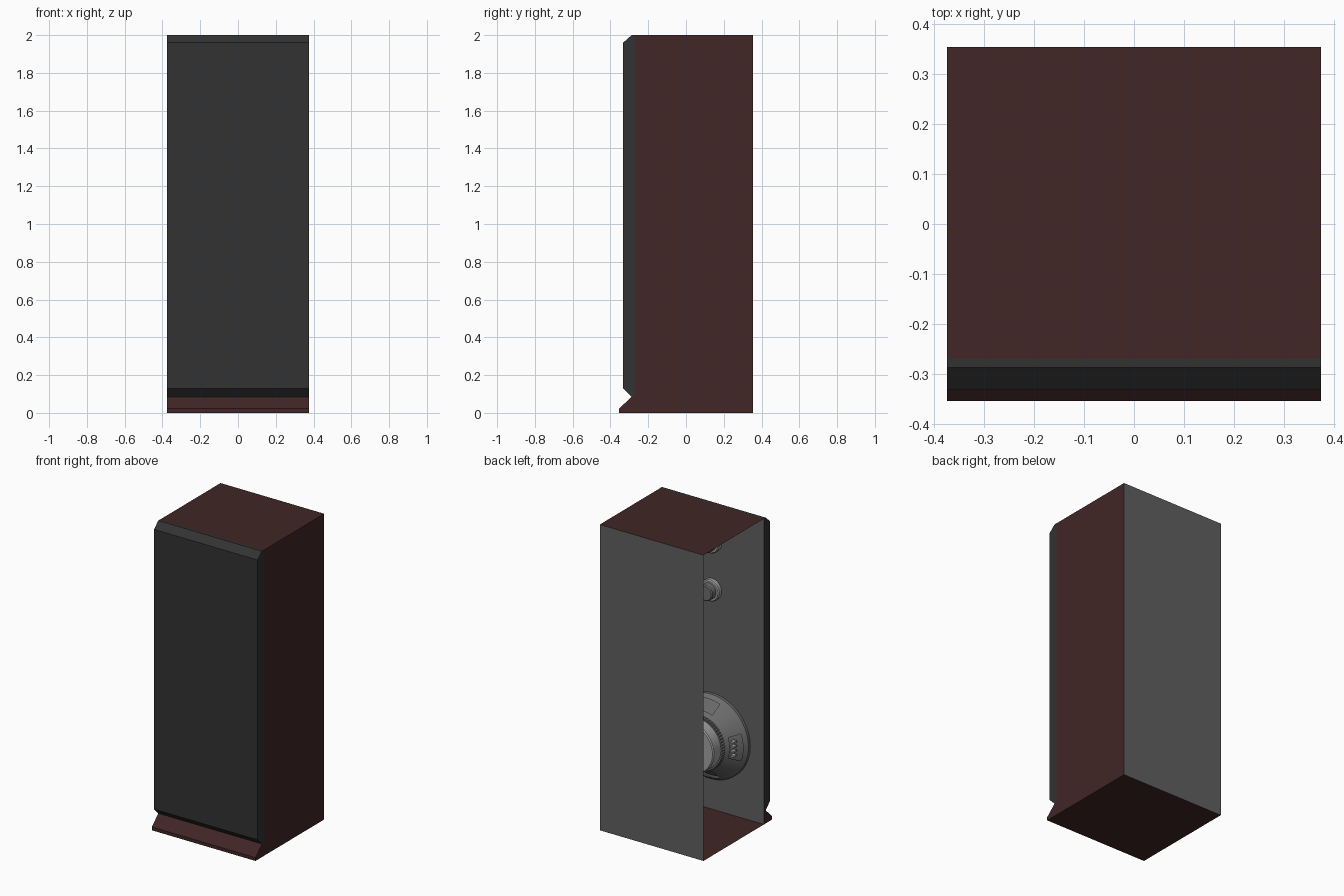
import bpy, bmesh, math

if "Cube" in bpy.data.objects:
    bpy.data.objects.remove(bpy.data.objects["Cube"])

W, BACK, BAFFLE, H = 0.375, 0.355, -0.27, 2.0


def material(name, rgb):
    m = bpy.data.materials.new(name)
    m.diffuse_color = (*rgb, 1)
    m.use_nodes = True
    m.node_tree.nodes["Principled BSDF"].inputs["Base Color"].default_value = m.diffuse_color
    return m


MAROON = material("dark maroon veneer", (0.054, 0.019, 0.019))
GREY = material("panel grey", (0.115, 0.115, 0.115))
CLOTH = material("charcoal grille cloth", (0.032, 0.032, 0.032))
METAL = material("basket metal", (0.15, 0.15, 0.15))
MAGNET = material("magnet light grey", (0.36, 0.36, 0.36))


def finish(name, bm, mats, smooth=False):
    me = bpy.data.meshes.new(name)
    bm.to_mesh(me)
    bm.free()
    for m in mats:
        me.materials.append(m)
    ob = bpy.data.objects.new(name, me)
    bpy.context.collection.objects.link(ob)
    if smooth:
        bpy.ops.object.select_all(action='DESELECT')
        ob.select_set(True)
        bpy.context.view_layer.objects.active = ob
        bpy.ops.object.shade_smooth_by_angle(angle=math.radians(30))
    return ob


def box(name, centre, size, mat):
    bm = bmesh.new()
    bmesh.ops.create_cube(bm, size=1)
    bmesh.ops.scale(bm, vec=size, verts=bm.verts)
    bmesh.ops.translate(bm, vec=centre, verts=bm.verts)
    return finish(name, bm, [mat])


def front_moulding(name, profile, mat):
    """Extrude a (y, z) profile across the width, leaving its back open."""
    bm = bmesh.new()
    f = bm.faces.new([bm.verts.new((-W, y, z)) for y, z in profile])
    ext = bmesh.ops.extrude_face_region(bm, geom=[f], use_keep_orig=True)
    moved = [g for g in ext["geom"] if isinstance(g, bmesh.types.BMVert)]
    bmesh.ops.translate(bm, vec=(2 * W, 0, 0), verts=moved)
    bmesh.ops.recalc_face_normals(bm, faces=bm.faces)
    bm.normal_update()
    bmesh.ops.delete(bm, geom=[f for f in bm.faces if f.normal.y > 0.9],
                     context='FACES_ONLY')
    return finish(name, bm, [mat])


def lathe(name, profile, z, mat, seg=48, tooth=0.0, hole=None):
    """Spin (radius, depth) points about an axis running back from the baffle."""
    bm = bmesh.new()
    rings = []
    for r, d in profile:
        ring = []
        for i in range(seg):
            a = 2 * math.pi * i / seg
            rr = r - tooth * (i % 2) if r > 0.1 else r
            ring.append(bm.verts.new((rr * math.cos(a), BAFFLE + d, z + rr * math.sin(a))))
        rings.append(ring)
    for k in range(len(rings) - 1):
        for i in range(seg):
            mid = (i + 0.5) * 360 / seg
            off = abs((mid + 45) % 90 - 45)      # angle from nearest quarter
            if hole and k == hole[0] and off < hole[1]:
                continue
            j = (i + 1) % seg
            bm.faces.new((rings[k][i], rings[k][j], rings[k + 1][j], rings[k + 1][i]))
    bmesh.ops.remove_doubles(bm, verts=bm.verts, dist=1e-5)
    bmesh.ops.recalc_face_normals(bm, faces=bm.faces)
    return finish(name, bm, [mat], smooth=tooth == 0)


# Cabinet: thin panels, left side open, grey front and back
bm = bmesh.new()
bmesh.ops.create_cube(bm, size=1)
bmesh.ops.scale(bm, vec=(2 * W, BACK - BAFFLE, H), verts=bm.verts)
bmesh.ops.translate(bm, vec=(0, (BACK + BAFFLE) / 2, H / 2), verts=bm.verts)
bm.normal_update()
bmesh.ops.delete(bm, geom=[f for f in bm.faces if f.normal.x < -0.9], context='FACES_ONLY')
for f in bm.faces:
    f.material_index = 1 if abs(f.normal.y) > 0.9 else 0
finish("cabinet", bm, [MAROON, GREY])

# Grille and flared foot on the front
front_moulding("front_grille", [(BAFFLE, H), (-0.288, H), (-0.333, 1.96), (-0.333, 0.13),
                                (-0.288, 0.085), (BAFFLE, 0.085)], CLOTH)
front_moulding("front_foot", [(BAFFLE, 0.085), (-0.288, 0.085), (-0.355, 0.022),
                              (-0.355, 0), (BAFFLE, 0)], MAROON)

# Woofer seen from inside: basket with four windows, cone, magnet
ZW = 0.485
lathe("woofer_basket", [(0.277, 0.001), (0.277, 0.02), (0.255, 0.045), (0.195, 0.095),
                        (0.165, 0.125)], ZW, METAL, seg=72, hole=(2, 22))
lathe("woofer_cone", [(0.25, 0.02), (0.17, 0.08), (0.1, 0.12)], ZW, METAL)
lathe("magnet_front_plate", [(0.1, 0.12), (0.178, 0.12), (0.178, 0.145), (0.1, 0.145)],
      ZW, METAL, seg=120, tooth=0.006)
lathe("woofer_magnet", [(0.165, 0.14), (0.165, 0.215), (0.158, 0.222), (0, 0.222)], ZW, MAGNET)

# Terminals in the side window of the woofer
for i in range(4):
    box("woofer_terminal", (-0.215, BAFFLE + 0.085, ZW - 0.045 + i * 0.03),
        (0.025, 0.03, 0.012), MAGNET)

# Midrange and tweeter backs
for name, z in (("midrange", 1.44), ("tweeter", 1.755)):
    lathe(name + "_rim", [(0.07, 0.001), (0.07, 0.025), (0.064, 0.032), (0.05, 0.032)], z, MAGNET)
    lathe(name + "_magnet", [(0.052, 0.02), (0.052, 0.068), (0.046, 0.075), (0, 0.075)], z, METAL)
